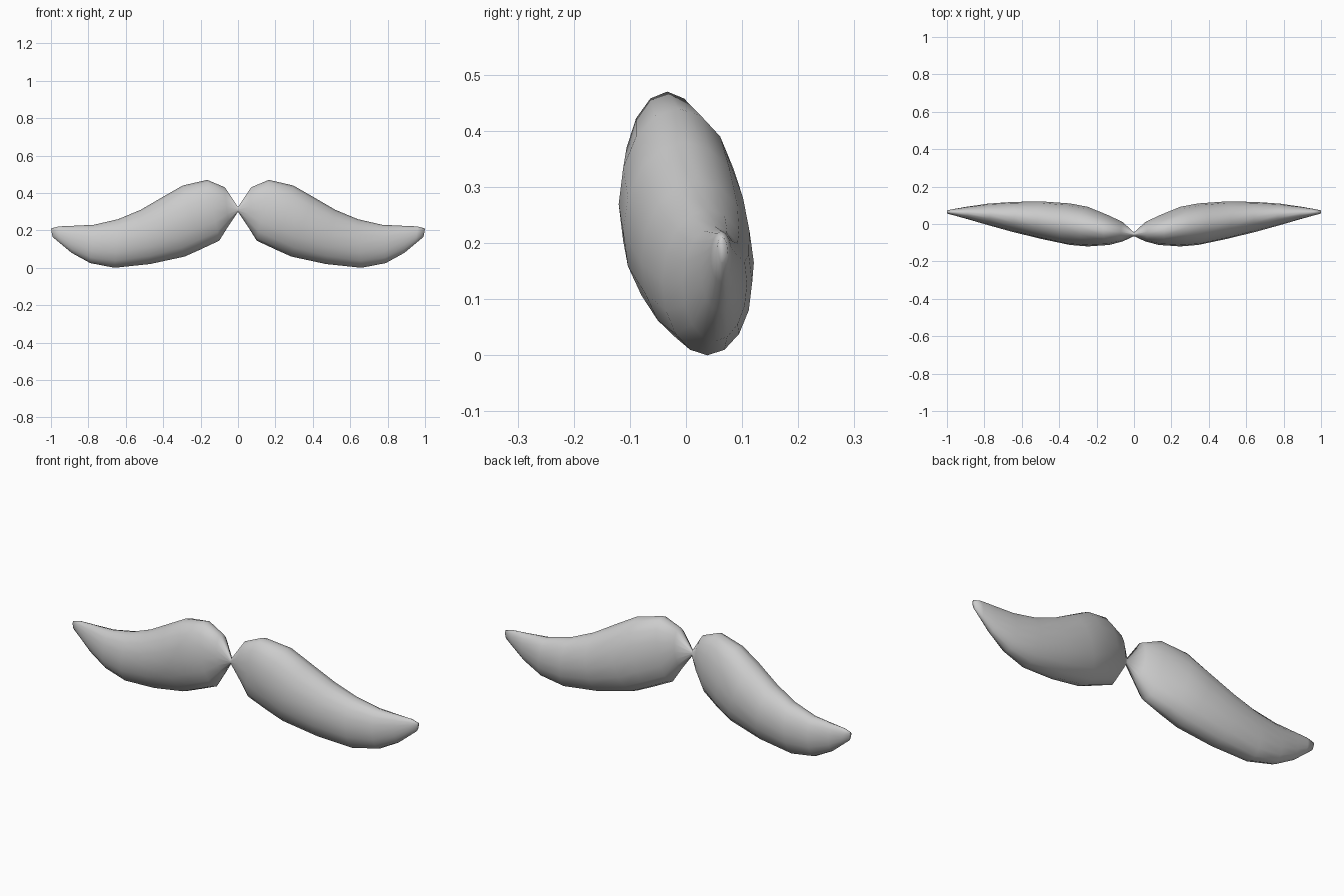
import bpy, bmesh
from math import sin, cos, tau
from mathutils import Vector

if "Cube" in bpy.data.objects:
    bpy.data.objects.remove(bpy.data.objects["Cube"])

SIDES = 16
# Cross-sections from centre to tip: top x, top z, bottom x, bottom z, front y, back y
SECTIONS = [
    (0.000, 0.325, 0.000, 0.300, -0.065, -0.045),
    (0.070, 0.430, 0.050, 0.225, -0.093, 0.010),
    (0.165, 0.470, 0.100, 0.145, -0.112, 0.045),
    (0.295, 0.440, 0.200, 0.098, -0.120, 0.092),
    (0.400, 0.380, 0.285, 0.060, -0.112, 0.110),
    (0.520, 0.310, 0.470, 0.020, -0.080, 0.121),
    (0.640, 0.260, 0.660, 0.000, -0.042, 0.118),
    (0.770, 0.230, 0.790, 0.025, -0.006, 0.109),
    (0.890, 0.224, 0.890, 0.080, 0.026, 0.093),
    (0.960, 0.221, 0.950, 0.130, 0.044, 0.082),
    (1.000, 0.210, 0.992, 0.165, 0.055, 0.074),
]

# One curved half, lofted through elliptical rings
bm = bmesh.new()
rings = []
for xt, zt, xb, zb, yf, yb in SECTIONS:
    top, bottom = Vector((xt, 0, zt)), Vector((xb, 0, zb))
    centre = (top + bottom) / 2 + Vector((0, (yf + yb) / 2, 0))
    up, side = (top - bottom) / 2, Vector((0, (yb - yf) / 2, 0))
    rings.append([bm.verts.new(centre + up * cos(tau * i / SIDES) + side * sin(tau * i / SIDES))
                  for i in range(SIDES)])
for a, b in zip(rings, rings[1:]):
    for i in range(SIDES):
        j = (i + 1) % SIDES
        bm.faces.new((a[i], a[j], b[j], b[i]))
bm.faces.new(rings[-1])  # rounded-off tip
bmesh.ops.recalc_face_normals(bm, faces=bm.faces)
if sum((f.normal.dot(f.calc_center_median() - Vector((0.5, 0.02, 0.2))) for f in bm.faces)) < 0:
    bmesh.ops.reverse_faces(bm, faces=bm.faces)
for f in bm.faces:
    f.smooth = True

mesh = bpy.data.meshes.new("moustache")
bm.to_mesh(mesh)
bm.free()
moustache = bpy.data.objects.new("moustache", mesh)
bpy.context.collection.objects.link(moustache)

# Mirrored second half, joined at the pinched middle
mirror = moustache.modifiers.new("mirror", 'MIRROR')
mirror.use_clip = True
